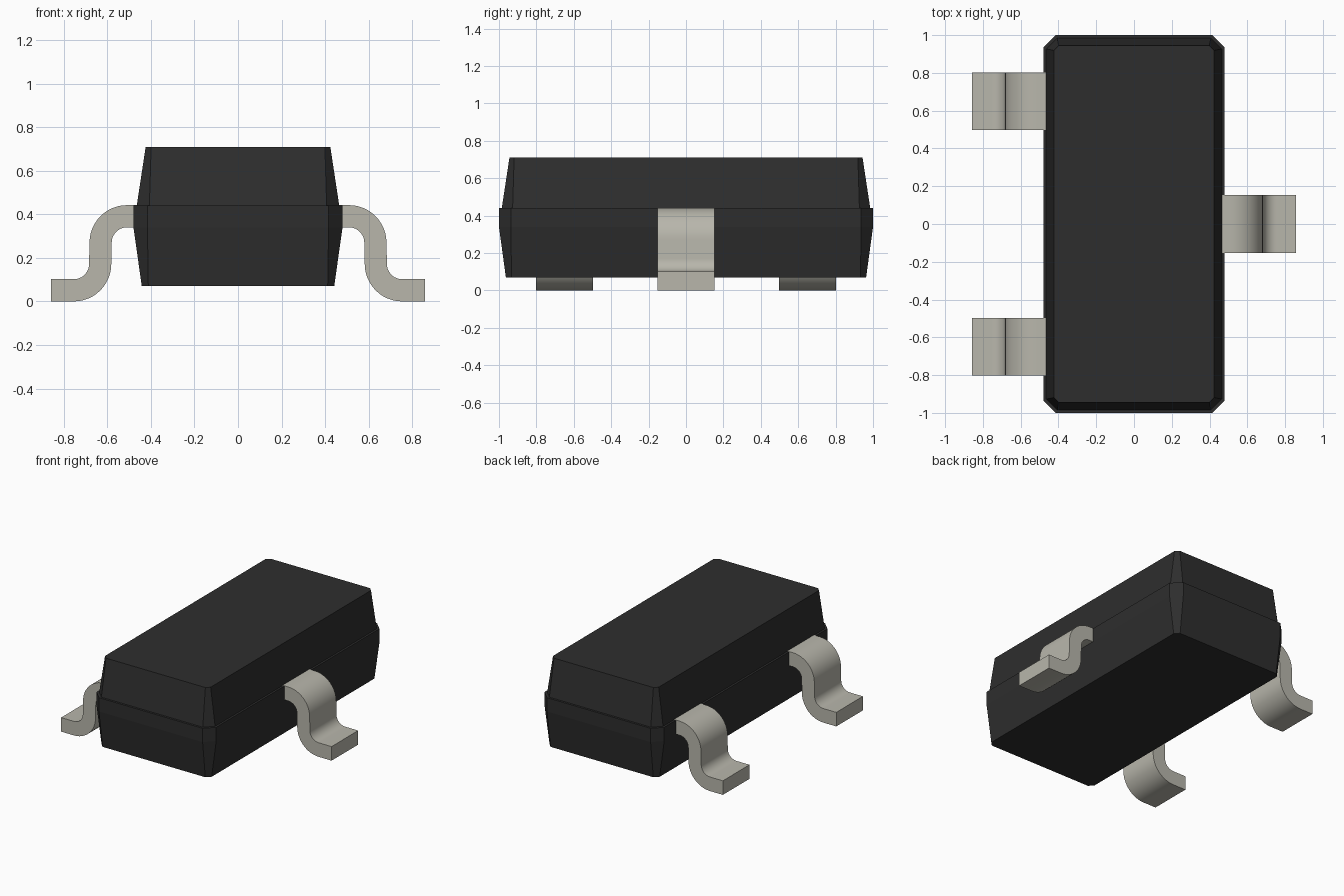
import bpy, bmesh, math

cube = bpy.data.objects.get("Cube")
if cube:
    bpy.data.objects.remove(cube, do_unlink=True)


def make_material(name, rgb, roughness, metallic=0.0):
    mat = bpy.data.materials.new(name)
    mat.use_nodes = True
    mat.diffuse_color = (*rgb, 1)
    node = mat.node_tree.nodes["Principled BSDF"]
    node.inputs["Base Color"].default_value = (*rgb, 1)
    node.inputs["Roughness"].default_value = roughness
    node.inputs["Metallic"].default_value = metallic
    return mat


black = make_material("black plastic", (0.027, 0.027, 0.027), 0.6)
tin = make_material("tin plating", (0.48, 0.47, 0.41), 0.4)


def finish(bm, name, mat):
    bmesh.ops.recalc_face_normals(bm, faces=bm.faces)
    mesh = bpy.data.meshes.new(name)
    bm.to_mesh(mesh)
    bm.free()
    mesh.materials.append(mat)
    obj = bpy.data.objects.new(name, mesh)
    bpy.context.collection.objects.link(obj)
    return obj


def chamfered_ring(bm, hx, hy, cut, z):
    """Rectangle with cut corners, counter-clockwise."""
    points = [(hx, hy - cut), (hx - cut, hy), (cut - hx, hy), (-hx, hy - cut),
              (-hx, cut - hy), (cut - hx, -hy), (hx - cut, -hy), (hx, cut - hy)]
    return [bm.verts.new((x, y, z)) for x, y in points]


# Moulded body: tapered halves, straight waist band and a small parting step
def build_body():
    sections = [(0.442, 0.963, 0.03, 0.07), (0.48, 1.0, 0.064, 0.34),
                (0.48, 1.0, 0.064, 0.44), (0.465, 0.985, 0.058, 0.44),
                (0.424, 0.944, 0.025, 0.71)]
    bm = bmesh.new()
    rings = [chamfered_ring(bm, *s) for s in sections]
    for low, high in zip(rings, rings[1:]):
        for i in range(len(low)):
            j = (i + 1) % len(low)
            bm.faces.new((low[i], low[j], high[j], high[i]))
    bm.faces.new(rings[0][::-1])
    bm.faces.new(rings[-1])
    finish(bm, "body", black)


def arc(cx, cz, radius, start, end, steps=12):
    angles = [math.radians(start + (end - start) * i / steps) for i in range(steps + 1)]
    return [(cx + radius * math.cos(a), cz + radius * math.sin(a)) for a in angles]


# Gull-wing lead: S-shaped strip profile extruded along y
def build_lead(name, side, y):
    inner, outer, width = 0.07, 0.172, 0.305
    shoulder = (0.51, 0.27)
    heel = (0.754, outer)
    root, toe = 0.46, 0.858
    profile = [(root, shoulder[1] + outer)]
    profile += arc(*shoulder, outer, 90, 0)
    profile += arc(*heel, inner, 180, 270)
    profile += [(toe, outer - inner), (toe, 0)]
    profile += arc(*heel, outer, 270, 180)
    profile += arc(*shoulder, inner, 0, 90)
    profile += [(root, shoulder[1] + inner)]

    bm = bmesh.new()
    face = bm.faces.new([bm.verts.new((side * x, y - width / 2, z)) for x, z in profile])
    swept = bmesh.ops.extrude_face_region(bm, geom=[face])["geom"]
    verts = [g for g in swept if isinstance(g, bmesh.types.BMVert)]
    bmesh.ops.translate(bm, vec=(0, width, 0), verts=verts)
    obj = finish(bm, name, tin)

    bpy.ops.object.select_all(action="DESELECT")
    obj.select_set(True)
    bpy.context.view_layer.objects.active = obj
    bpy.ops.object.shade_smooth_by_angle(angle=math.radians(30))


build_body()
build_lead("left_lead", 1, 0)
build_lead("right_back_lead", -1, 0.65)
build_lead("right_front_lead", -1, -0.65)
